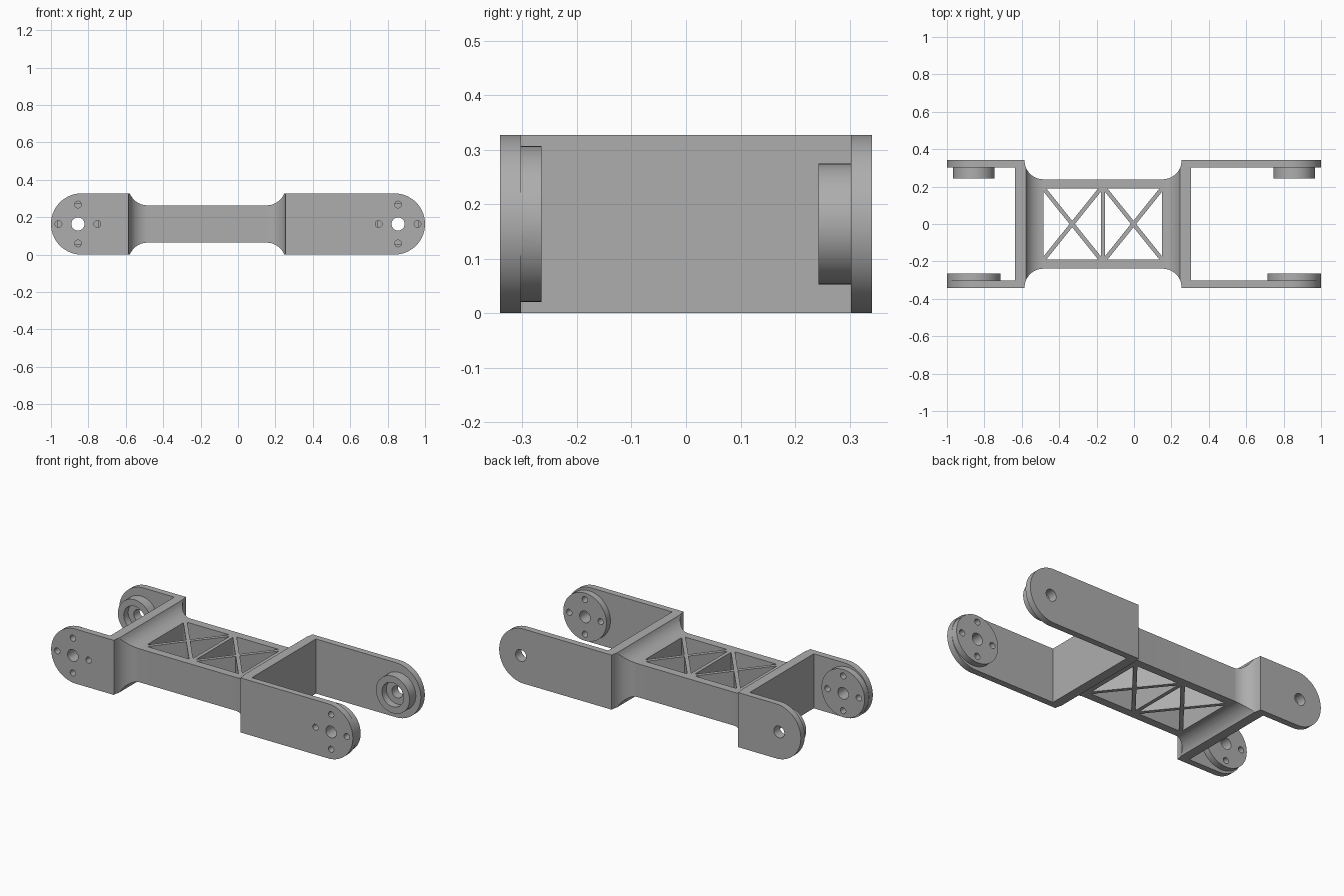
import bpy, bmesh
from math import sin, cos, pi, hypot, sqrt, acos

if "Cube" in bpy.data.objects:
    bpy.data.objects.remove(bpy.data.objects["Cube"])

H, W, T = 0.327, 0.341, 0.038        # height, half width, arm thickness
MID = H / 2
PIVOT = 0.856                        # distance of the pivots from the middle
WALL_L, WALL_R, WALL_T = -0.585, 0.254, 0.05
FILLET = 0.1

grey = bpy.data.materials.new("grey plastic")
grey.use_nodes = True
grey.diffuse_color = (0.42, 0.42, 0.42, 1)
grey.node_tree.nodes["Principled BSDF"].inputs["Base Color"].default_value = (0.42, 0.42, 0.42, 1)


def prism(name, points, axis, lo, hi):
    """Extrude an outline in x-y along z, or in x-z along y."""
    bm = bmesh.new()
    place = (lambda p, t: (p[0], p[1], t)) if axis == "z" else (lambda p, t: (p[0], t, p[1]))
    base = [bm.verts.new(place(p, lo)) for p in points]
    top = [bm.verts.new(place(p, hi)) for p in points]
    bm.faces.new(base)
    bm.faces.new(top)
    n = len(points)
    for i in range(n):
        j = (i + 1) % n
        bm.faces.new((base[i], base[j], top[j], top[i]))
    bmesh.ops.recalc_face_normals(bm, faces=bm.faces[:])
    mesh = bpy.data.meshes.new(name)
    bm.to_mesh(mesh)
    bm.free()
    mesh.materials.append(grey)
    obj = bpy.data.objects.new(name, mesh)
    bpy.context.collection.objects.link(obj)
    return obj


def arc(cx, cy, r, start, end, steps=48):
    return [(cx + r * cos(start + (end - start) * i / steps),
             cy + r * sin(start + (end - start) * i / steps)) for i in range(steps + 1)]


def disc(name, x, z, r, lo, hi):
    return prism(name, arc(x, z, r, 0, 2 * pi)[:-1], "y", lo, hi)


def combine(obj, other, operation):
    mod = obj.modifiers.new(operation.lower(), "BOOLEAN")
    mod.operation, mod.object, mod.solver = operation, other, "EXACT"
    bpy.context.view_layer.objects.active = obj
    bpy.ops.object.modifier_apply(modifier=mod.name)
    bpy.data.objects.remove(other)


def finish(obj):
    bpy.ops.object.select_all(action="DESELECT")
    obj.select_set(True)
    bpy.context.view_layer.objects.active = obj
    bpy.ops.object.shade_smooth_by_angle(angle=0.5)


def fork(name, side, wall):
    """U-shaped fork with rounded tips, bosses and pivot holes."""
    inner, tip = wall + side * WALL_T, side * 1.1
    plan = [(wall, -W), (tip, -W), (tip, T - W), (inner, T - W),
            (inner, W - T), (tip, W - T), (tip, W), (wall, W)]
    obj = prism(name, plan, "z", 0, H)
    rounded = [(side * x, z) for x, z in arc(1 - MID, MID, MID, -pi / 2, pi / 2)]
    combine(obj, prism("outline", rounded + [(wall, H), (wall, 0)], "y", -1, 1), "INTERSECT")

    # Wide mounting boss in front, narrow bearing boss at the back
    x = side * PIVOT
    combine(obj, disc("horn_boss", x, MID, 0.143, -W + T / 2, -0.265), "UNION")
    combine(obj, disc("bearing_boss", x, MID, 0.111, 0.243, W - T / 2), "UNION")
    combine(obj, disc("bearing_seat", x, MID, 0.072, 0.2, 0.285), "DIFFERENCE")
    combine(obj, disc("pivot_hole", x, MID, 0.035, -0.5, 0.5), "DIFFERENCE")
    for dx, dz in ((1, 0), (-1, 0), (0, 1), (0, -1)):
        hole = disc("screw_hole", x + 0.104 * dx, MID + 0.104 * dz, 0.018, -0.5, -0.2)
        combine(obj, hole, "DIFFERENCE")
    finish(obj)


def waist(half, limit):
    """Half outline that narrows to half through a fillet at each end."""
    cy = half + FILLET
    reach = acos(min(1, (cy - limit) / FILLET))
    left = arc(WALL_L + FILLET, cy, FILLET, 1.5 * pi - reach, 1.5 * pi, 16)
    right = arc(WALL_R - FILLET, cy, FILLET, 1.5 * pi, 1.5 * pi + reach, 16)
    return [(WALL_L, limit)] * (reach < 1.5) + left + right + [(WALL_R, limit)] * (reach < 1.5)


def full(half, limit, centre):
    upper = waist(half, limit)
    return [(x, centre + y) for x, y in upper] + [(x, centre - y) for x, y in reversed(upper)]


fork("right_fork", -1, WALL_L)
fork("left_fork", 1, WALL_R)

# Central frame, waisted in plan and in elevation
frame = prism("truss_frame", full(W - FILLET - 0.002, W - 0.002, 0), "z", 0, H)
combine(frame, prism("side_outline", full(0.1, MID, MID), "y", -1, 1), "INTERSECT")

# Triangular openings that leave crossed struts in two bays
X0, X1, B, STRUT = -0.483, 0.15, 0.19, 0.011
post = (X0 + X1) / 2
A = (X1 - X0) / 4 - STRUT / 2
for centre in (X0 + A, X1 - A):
    length = hypot(A, B)
    dx, dy = STRUT * length / B, STRUT * length / A
    for s in (1, -1):
        for tri in ([(0, s * dy), (A - dx, s * B), (dx - A, s * B)],
                    [(s * dx, 0), (s * A, B - dy), (s * A, dy - B)]):
            cutter = prism("opening", [(centre + x, y) for x, y in tri], "z", -1, 1)
            combine(frame, cutter, "DIFFERENCE")
finish(frame)
